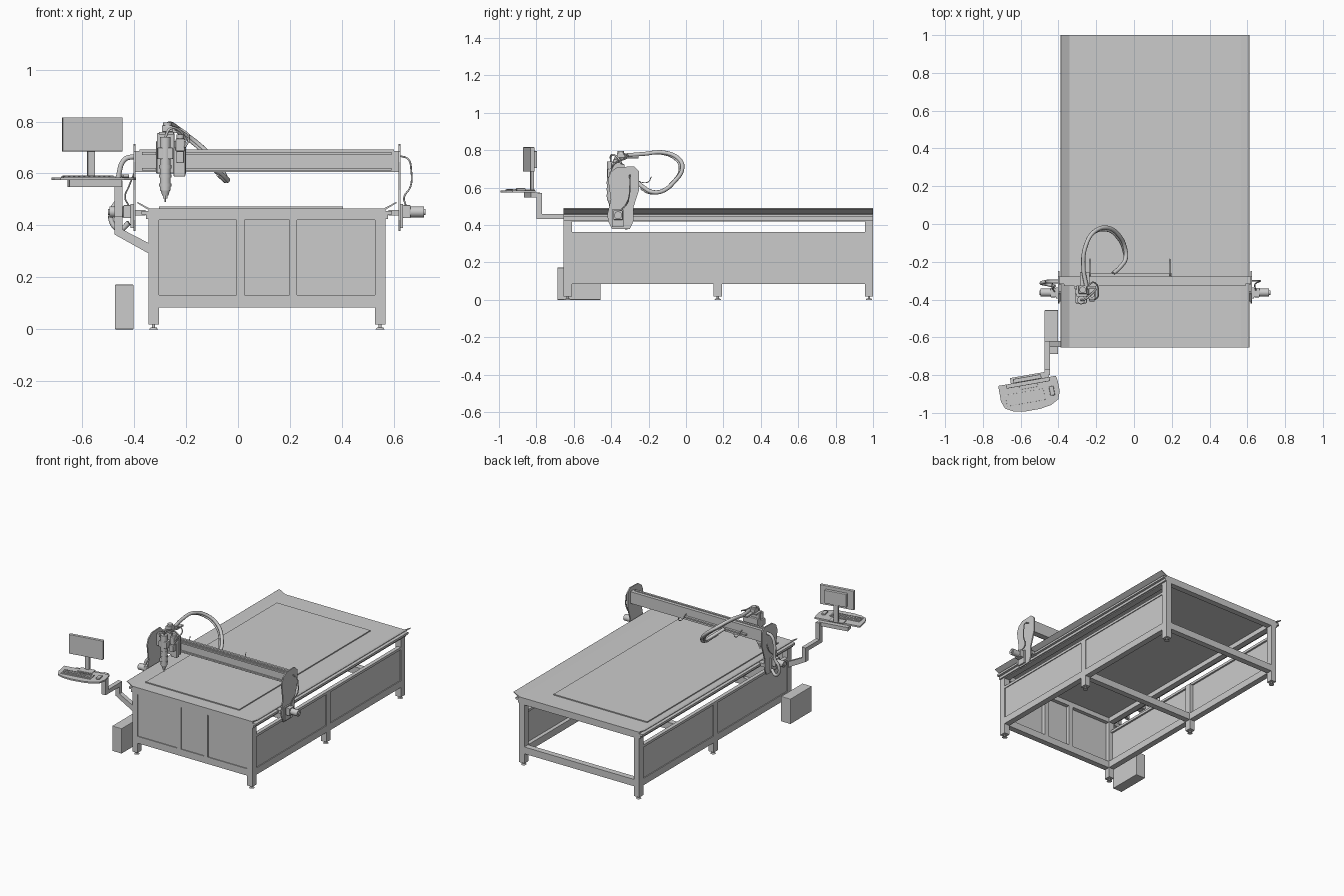
import bpy, bmesh, math
from mathutils import Matrix, Vector

if "Cube" in bpy.data.objects:
    bpy.data.objects.remove(bpy.data.objects["Cube"])

CX = 0.111                      # table centre line


def finish(name, bm, bevel=0):
    bmesh.ops.recalc_face_normals(bm, faces=bm.faces)
    me = bpy.data.meshes.new(name)
    bm.to_mesh(me)
    bm.free()
    ob = bpy.data.objects.new(name, me)
    bpy.context.collection.objects.link(ob)
    if bevel:
        m = ob.modifiers.new("bevel", "BEVEL")
        m.width, m.segments = bevel, 2
    return ob


def box(name, x, y, z, bevel=0):
    bm = bmesh.new()
    bmesh.ops.create_cube(bm, size=1)
    for v in bm.verts:
        v.co = [a[0] + (a[1] - a[0]) * (c + .5) for a, c in zip((x, y, z), v.co)]
    return finish(name, bm, bevel)


def cyl(name, a, b, r1, r2=None, seg=24):
    a, b = Vector(a), Vector(b)
    bm = bmesh.new()
    rot = (b - a).to_track_quat('Z', 'Y').to_matrix().to_4x4()
    bmesh.ops.create_cone(bm, cap_ends=True, segments=seg, radius1=r1, radius2=r1 if r2 is None else r2,
                          depth=(b - a).length, matrix=Matrix.Translation((a + b) / 2) @ rot)
    ob = finish(name, bm)
    smooth(ob)
    return ob


def smooth(ob):
    bpy.ops.object.select_all(action='DESELECT')
    ob.select_set(True)
    bpy.context.view_layer.objects.active = ob
    bpy.ops.object.shade_smooth_by_angle(angle=math.radians(35))


def prism(name, pts, axis, lo, hi, bevel=0):
    """Extrude a 2D profile along one axis."""
    def place(p, t):
        return {'x': (t, p[0], p[1]), 'y': (p[0], t, p[1]), 'z': (p[0], p[1], t)}[axis]
    bm = bmesh.new()
    f = bm.faces.new([bm.verts.new(place(p, lo)) for p in pts])
    ext = bmesh.ops.extrude_face_region(bm, geom=[f])
    d = Vector(place((0, 0), hi - lo))
    bmesh.ops.translate(bm, vec=d, verts=[v for v in ext["geom"] if isinstance(v, bmesh.types.BMVert)])
    return finish(name, bm, bevel)


def tube(name, pts, r, res=3):
    cu = bpy.data.curves.new(name, 'CURVE')
    cu.dimensions, cu.bevel_depth, cu.bevel_resolution, cu.use_fill_caps = '3D', r, res, True
    sp = cu.splines.new('BEZIER')
    sp.resolution_u = 8
    sp.bezier_points.add(len(pts) - 1)
    for bp, p in zip(sp.bezier_points, pts):
        bp.co = p
        bp.handle_left_type = bp.handle_right_type = 'AUTO'
    ob = bpy.data.objects.new(name, cu)
    bpy.context.collection.objects.link(ob)
    bpy.ops.object.select_all(action='DESELECT')
    ob.select_set(True)
    bpy.context.view_layer.objects.active = ob
    bpy.ops.object.convert(target='MESH')
    return ob


def sx(s, d0, d1):
    """x interval at distances d0..d1 from the table centre, on side s."""
    return tuple(sorted((CX + s * d0, CX + s * d1)))


# table: legs, feet, side frames, rails and sloping dust guards
for s, side in ((-1, "left"), (1, "right")):
    for y, top, tag in ((-.632, .43, "front"), (.17, .35, "middle"), (.978, .43, "back")):
        box(f"{side}_{tag}_leg", sx(s, .416, .456), (y - .022, y + .022), (.018, top))
        fx = CX + s * .436
        cyl(f"{side}_{tag}_foot", (fx, y, 0), (fx, y, .007), .017, .012)
        cyl(f"{side}_{tag}_foot_stem", (fx, y, .007), (fx, y, .02), .006, seg=12)
    box(f"{side}_lower_beam", sx(s, .416, .456), (-.654, 1), (.085, .132))
    box(f"{side}_upper_beam", sx(s, .43, .456), (-.62, .97), (.345, .362))
    box(f"{side}_panel", sx(s, .442, .450), (-.62, .97), (.13, .35))
    box(f"{side}_top_beam", sx(s, .416, .456), (-.654, 1), (.42, .464))
    box(f"{side}_rail_base", sx(s, .456, .466), (-.654, 1), (.425, .448))
    box(f"{side}_rail", sx(s, .456, .482), (-.654, 1), (.442, .456))
    prism(f"{side}_dust_guard", [(CX + s * d, z) for d, z in
          ((.45, .465), (.497, .490), (.501, .487), (.456, .460))], 'y', -.654, 1)

# front and back frames, cross beams, table top and work sheet
for y0, y1, tag in ((-.654, -.614, "front"), (.96, 1, "back"), (.15, .19, "middle")):
    box(f"{tag}_cross_beam", sx(1, -.42, .42), (y0, y1), (.085, .132))
for y0, y1, tag in ((-.654, -.614, "front"), (.96, 1, "back")):
    box(f"{tag}_top_beam", sx(1, -.42, .42), (y0, y1), (.42, .464))
box("front_panel", sx(1, -.42, .42), (-.648, -.640), (.13, .425))
for x in (.01, .213):
    box("front_stiffener", (x - .015, x + .015), (-.654, -.614), (.13, .425))
box("table_top", sx(1, -.456, .456), (-.654, 1), (.452, .466))
box("work_sheet", (-.305, .405), (-.565, .857), (.464, .473))

# gantry: side plates, drive motors, beam
plate = [(-.417, .42), (-.395, .378), (-.30, .38), (-.281, .42), (-.281, .495), (-.25, .59), (-.25, .687),
         (-.278, .713), (-.365, .71), (-.402, .685), (-.417, .645), (-.402, .537), (-.42, .46)]
for s, side in ((-1, "left"), (1, "right")):
    def px(d):
        return CX + s * d
    prism(f"{side}_gantry_plate", plate, 'x', *sx(s, .506, .514))
    box(f"{side}_motor_mount", sx(s, .514, .524), (-.395, -.335), (.39, .482))
    box(f"{side}_gearbox", sx(s, .524, .553), (-.388, -.338), (.428, .478), .003)
    cyl(f"{side}_drive_motor", (px(.553), -.363, .452), (px(.605), -.363, .452), .021)
    cyl(f"{side}_motor_hub", (px(.605), -.363, .452), (px(.611), -.363, .452), .012)
    cyl(f"{side}_pinion", (px(.470), -.363, .447), (px(.506), -.363, .447), .009)
    for y in (-.39, -.30):
        box(f"{side}_rail_carriage", sx(s, .468, .506), (y - .02, y + .02), (.438, .460))
box("gantry_beam", (-.395, .617), (-.318, -.278), (.606, .686))
for z in (.612, .672):
    box("beam_rail", (-.37, .59), (-.328, -.318), (z, z + .010))
box("beam_rack", (-.38, .60), (-.315, -.300), (.686, .692))
box("beam_cable_tray", (-.27, .20), (-.278, -.262), (.625, .634))
for x in (-.233, .19):
    tube("tray_hook", [(x, -.275, .65), (x, -.235, .628), (x, -.20, .632), (x, -.185, .66)], .0025, 1)

# cutting head: carriage, spindle, lift motor and side tool
box("carriage_plate", (-.315, -.20), (-.345, -.328), (.60, .725), .003)
box("spindle_slide", (-.312, -.245), (-.372, -.345), (.60, .755), .003)
box("slide_cap", (-.305, -.247), (-.385, -.325), (.75, .76), .002)
box("lift_motor", (-.293, -.25), (-.37, -.325), (.76, .785), .004)
cyl("lift_motor_top", (-.272, -.348, .785), (-.272, -.348, .797), .017)
box("spindle_clamp", (-.31, -.25), (-.42, -.372), (.655, .70), .004)
cyl("spindle_body", (-.28, -.402, .535), (-.28, -.402, .74), .021)
for z in (.55, .585, .62):
    cyl("spindle_ring", (-.28, -.402, z), (-.28, -.402, z + .012), .0235)
cyl("spindle_nose", (-.28, -.402, .515), (-.28, -.402, .535), .012, .018)
cyl("collet", (-.28, -.402, .503), (-.28, -.402, .515), .009, seg=6)
cyl("bit", (-.28, -.402, .49), (-.28, -.402, .505), .003, seg=10)
box("side_tool_body", (-.248, -.203), (-.375, -.345), (.588, .70), .004)
box("side_tool_motor", (-.24, -.205), (-.40, -.34), (.685, .735), .005)
cyl("side_tool_cap", (-.222, -.375, .735), (-.222, -.375, .75), .014)
box("side_tool_cover", (-.237, -.208), (-.41, -.375), (.64, .685), .004)
tube("tool_hose", [(-.28, -.402, .74), (-.262, -.40, .772), (-.225, -.37, .765), (-.20, -.345, .73)], .005)
tube("tool_cable", [(-.25, -.33, .78), (-.21, -.31, .765), (-.19, -.38, .73), (-.205, -.40, .70)], .004)

# cable loop behind the head, with ribs
loop = [(-.252, -.33, .772), (-.268, -.23, .780), (-.257, -.12, .788), (-.21, -.04, .755), (-.14, -.02, .70),
        (-.08, -.06, .635), (-.047, -.13, .58), (-.043, -.18, .577), (-.07, -.225, .60), (-.11, -.262, .632)]
tube("cable_loop", loop, .011)
tube("cable_loop_inner", [(x - .008, y - .014, z - .006) for x, y, z in loop[1:-1]], .006)
box("loop_bracket", (-.285, -.235), (-.33, -.255), (.755, .765))

# side cables and hoses
tube("left_hose", [(-.398, -.305, .665), (-.435, -.305, .655), (-.458, -.305, .60), (-.462, -.305, .50),
                   (-.485, -.31, .46), (-.485, -.315, .41), (-.455, -.32, .385), (-.42, -.33, .41)], .010)
tube("left_cable", [(-.42, -.36, .475), (-.435, -.33, .51), (-.42, -.30, .55), (-.40, -.30, .60)], .003)
tube("right_cable", [(.622, -.30, .668), (.655, -.30, .655), (.667, -.30, .61), (.664, -.305, .55),
                     (.64, -.32, .51), (.645, -.35, .478)], .0035)

# control cabinet
box("control_cabinet", (-.474, -.402), (-.688, -.456), (0, .172), .003)

# stepped arm carrying the operator station
prism("arm_brace", [(-.475, .385), (-.446, .40), (-.446, .385), (-.34, .33), (-.34, .29), (-.475, .365)],
      'y', -.65, -.62)
box("arm_lower_post", (-.475, -.445), (-.65, -.62), (.37, .46))
box("arm_reach", (-.475, -.445), (-.80, -.62), (.432, .46))
box("arm_upper_post", (-.475, -.445), (-.80, -.77), (.432, .572))

# operator station, built straight then turned about its post
turn = Matrix.Translation((-.565, -.82, 0)) @ Matrix.Rotation(math.radians(10), 4, 'Z')
tray = [(-.158, -.01), (.152, -.01), (.157, -.04), (.158, -.095), (.143, -.135), (.10, -.158),
        (.04, -.168), (-.04, -.168), (-.10, -.158), (-.143, -.135), (-.158, -.095)]
station = [
    prism("station_tray", tray, 'z', .574, .584),
    box("tray_support", (-.09, .115), (-.03, .02), (.548, .574)),
    box("monitor_foot", (-.05, .05), (-.05, .005), (.584, .59), .002),
    box("monitor_post", (-.015, .013), (-.012, .006), (.588, .72)),
    box("monitor", (-.117, .117), (-.032, -.010), (.685, .816), .002),
    box("monitor_back", (-.075, .075), (-.010, .012), (.705, .795), .003),
    box("keyboard", (-.13, .075), (-.125, -.065), (.584, .589), .001),
    box("mouse", (.105, .13), (-.11, -.06), (.584, .597), .005)]
for r in range(3):
    for i in range(10):
        x, y = -.124 + i * .0195, -.119 + r * .018
        station.append(box("key", (x, x + .015), (y, y + .013), (.589, .592)))
for ob in station:
    ob.matrix_world = turn
